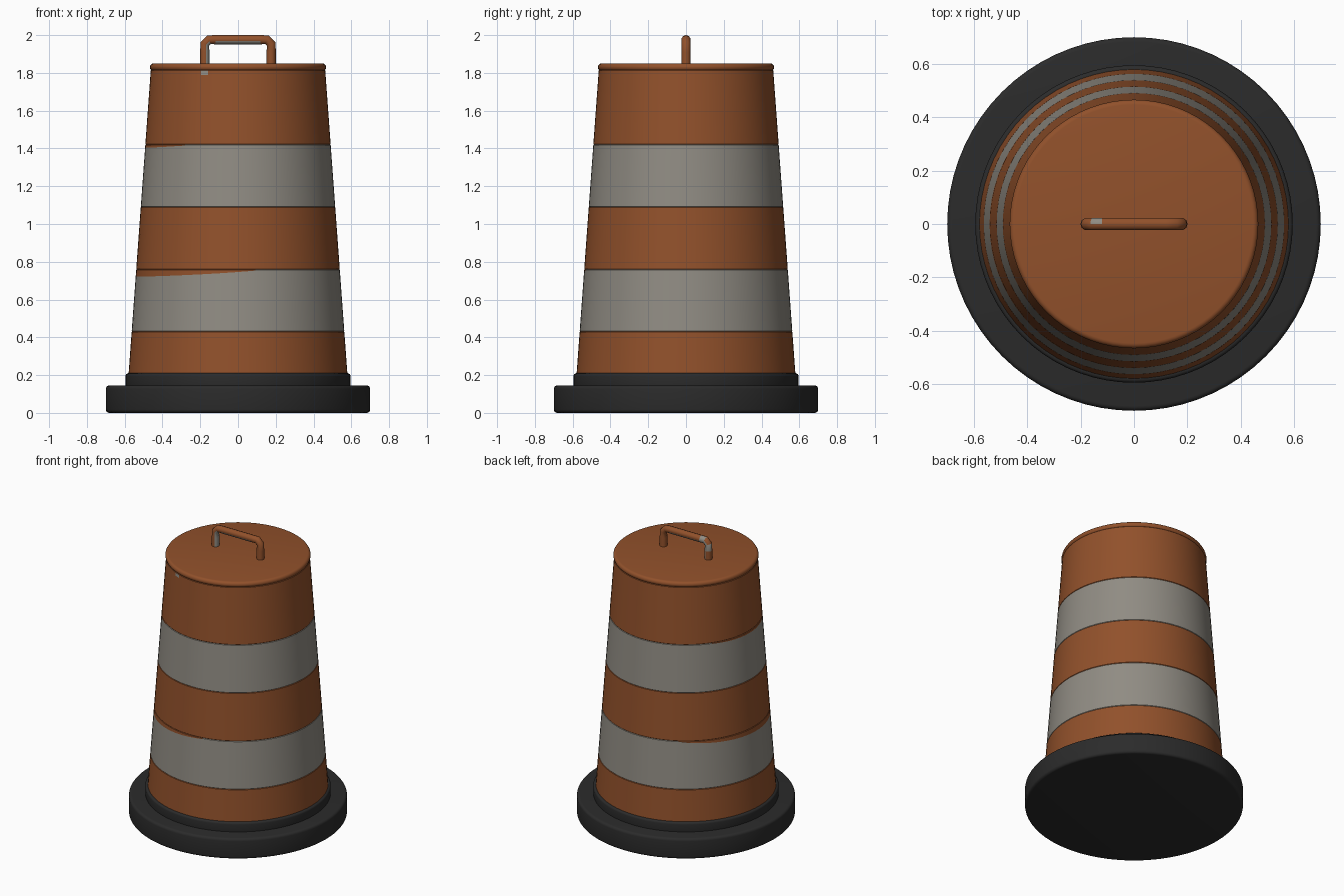
import bpy, bmesh, math
from mathutils import Vector

if "Cube" in bpy.data.objects:
    bpy.data.objects.remove(bpy.data.objects["Cube"])

SEGMENTS = 72
TAPER = 0.073   # body radius lost per unit of height
LIP = 0.003     # bevel at the edge of each band


def material(name, rgb):
    mat = bpy.data.materials.new(name)
    mat.use_nodes = True
    mat.diffuse_color = (*rgb, 1)
    mat.node_tree.nodes["Principled BSDF"].inputs["Base Color"].default_value = (*rgb, 1)
    return mat


orange = material("faded orange", (0.285, 0.082, 0.024))
grey = material("worn grey", (0.28, 0.262, 0.228))
black = material("black rubber", (0.024, 0.024, 0.024))


def finish(name, mesh, mats, angle=40):
    for mat in mats:
        mesh.materials.append(mat)
    mesh.shade_smooth()
    mesh.set_sharp_from_angle(angle=math.radians(angle))
    obj = bpy.data.objects.new(name, mesh)
    bpy.context.collection.objects.link(obj)


def lathe(name, profile, mats, shift=None, paint=None):
    """Turn a profile round z; shift moves a ring down, paint picks face colours."""
    bm = bmesh.new()
    rings = []
    for i, (r, z) in enumerate(profile):
        ring = []
        for s in range(SEGMENTS):
            a = math.tau * s / SEGMENTS
            dz = shift(i, math.degrees(a)) if shift else 0
            rr = r + dz * TAPER
            ring.append(bm.verts.new((rr * math.cos(a), rr * math.sin(a), z - dz)))
        rings.append(ring)
    for i, (low, high) in enumerate(zip(rings, rings[1:])):
        for s in range(SEGMENTS):
            t = (s + 1) % SEGMENTS
            face = bm.faces.new((low[s], low[t], high[t], high[s]))
            if paint:
                face.material_index = paint(i, 360 * (s + 0.5) / SEGMENTS)
    bm.faces.new(rings[0][::-1])
    top = bm.faces.new(rings[-1])
    if paint:
        top.material_index = paint(len(profile) - 2, 0)
    mesh = bpy.data.meshes.new(name)
    bm.to_mesh(mesh)
    bm.free()
    finish(name, mesh, mats)


def rounded_disc(name, radius, z0, z1, bevel, mat):
    corner = [(bevel * (1 - math.cos(k * math.pi / 8)), bevel * (1 - math.sin(k * math.pi / 8)))
              for k in range(5)]
    profile = [(radius - dx, z0 + dz) for dx, dz in reversed(corner)]
    profile += [(radius - dx, z1 - dz) for dx, dz in corner]
    lathe(name, profile, [mat])


# Weighted base and collar
rounded_disc("rubber_base", 0.70, 0, 0.145, 0.018, black)
rounded_disc("base_collar", 0.595, 0.13, 0.21, 0.014, black)


# Tapered body bands; worn grey bands show orange along part of the top edge
def radius_at(z):
    return 0.579 - TAPER * (z - 0.21)


def band(name, z0, z1, is_grey, wear=None, chip=None):
    edge = z1 - LIP
    inner = edge - (0.022 if chip else 0.0008)
    profile = [(radius_at(z0) - LIP, z0), (radius_at(z0 + LIP), z0 + LIP),
               (radius_at(inner), inner), (radius_at(edge), edge),
               (radius_at(z1) - LIP, z1)]

    def amount(angle):
        if not wear or not wear[0] < angle < wear[1]:
            return 0
        start, end, depth = wear
        return depth * math.sin(math.pi * (angle - start) / (end - start)) ** 0.8

    def shift(i, angle):
        return amount(angle) if i == 2 else 0

    def paint(i, angle):
        if i >= 2 and amount(angle) > 0:
            return 0
        if chip and i == 2 and chip[0] < angle < chip[1]:
            return 1
        return int(is_grey)

    lathe(name, profile, [orange, grey], shift, paint)


band("lower_orange_band", 0.20, 0.43, False)
band("lower_grey_band", 0.43, 0.76, True, wear=(120, 282, 0.034))
band("middle_orange_band", 0.76, 1.09, False)
band("upper_grey_band", 1.09, 1.42, True, wear=(143, 236, 0.012))
band("upper_orange_band", 1.42, 1.815, False, chip=(245, 250))

# Lid
rounded_disc("lid", 0.466, 1.81, 1.85, 0.019, orange)

# Carrying handle: a bent round bar with paint worn off one side
curve = bpy.data.curves.new("handle_path", "CURVE")
curve.dimensions = "3D"
curve.bevel_depth = 0.0245
curve.bevel_resolution = 3
curve.use_fill_caps = True
half = [(0.176, 1.83), (0.176, 1.91), (0.176, 1.953), (0.154, 1.9755), (0.12, 1.9755)]
path = [(-x, z) for x, z in half] + [(x, z) for x, z in reversed(half)]
spline = curve.splines.new("POLY")
spline.points.add(len(path) - 1)
for point, (x, z) in zip(spline.points, path):
    point.co = (x, 0, z, 1)
helper = bpy.data.objects.new("handle_path", curve)
bpy.context.collection.objects.link(helper)
graph = bpy.context.evaluated_depsgraph_get()
mesh = bpy.data.meshes.new_from_object(helper.evaluated_get(graph))
bpy.data.objects.remove(helper)
mesh.materials.clear()
finish("handle", mesh, [orange, grey], 50)
for face in mesh.polygons:
    c, n = face.center, face.normal
    inward = Vector((-c.x, 0, 1.85 - c.z)).normalized()
    inner_side = c.x < 0.12 and n.dot(inward) > 0.45
    corner_chip = -0.17 < c.x < -0.12 and c.z > 1.96 and n.y > 0.1
    post_chip = c.x < -0.15 and 1.9 < c.z < 1.95 and n.y > 0.3
    face.material_index = int(inner_side or corner_chip or post_chip)
